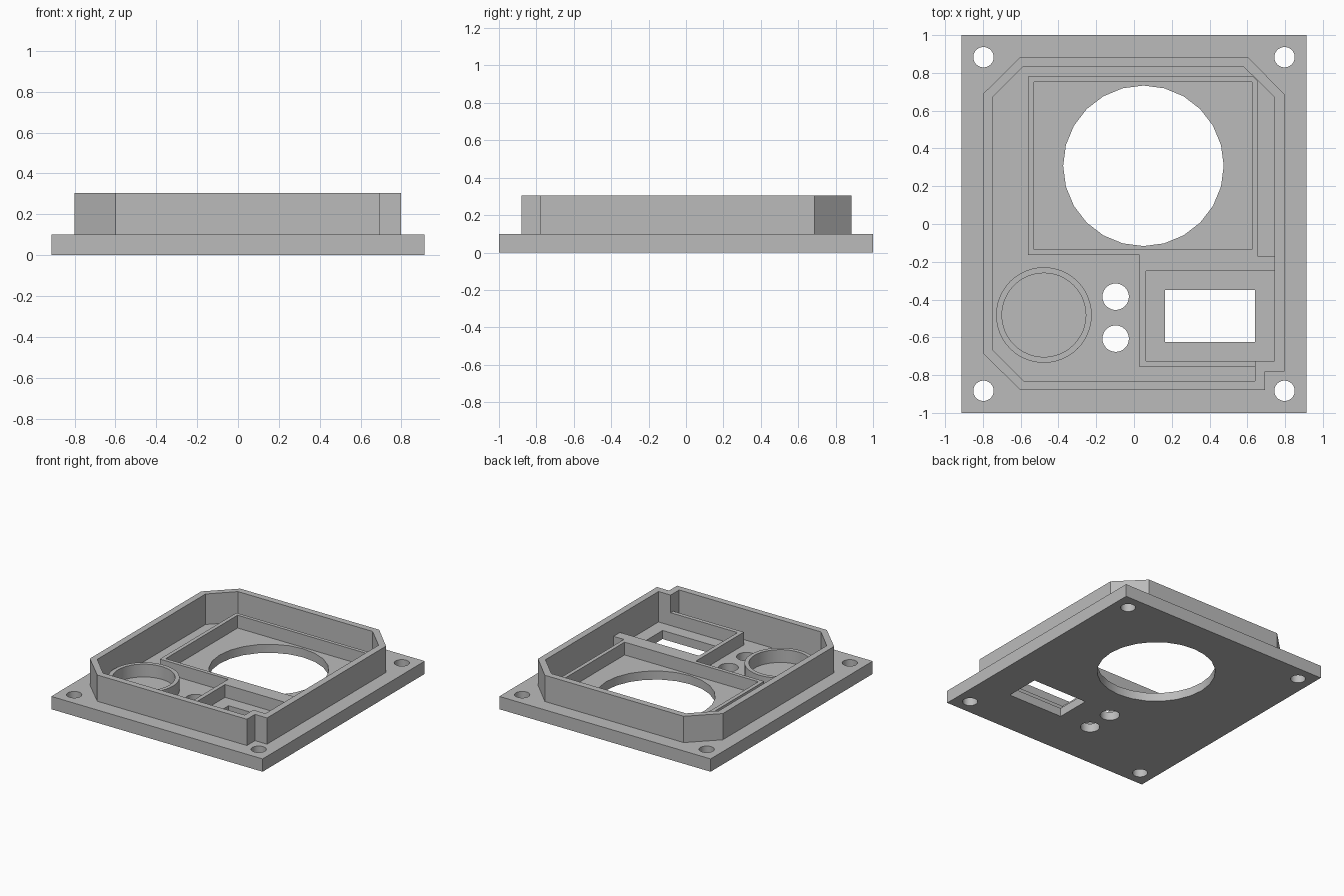
import bpy, bmesh, math

if "Cube" in bpy.data.objects:
    bpy.data.objects.remove(bpy.data.objects["Cube"])

grey = bpy.data.materials.new("mid grey")
grey.diffuse_color = (0.5, 0.5, 0.5, 1)
grey.use_nodes = True
grey.node_tree.nodes["Principled BSDF"].inputs["Base Color"].default_value = grey.diffuse_color


def circle(cx, cy, r, n=32):
    return [(cx + r * math.cos(2 * math.pi * i / n),
             cy + r * math.sin(2 * math.pi * i / n)) for i in range(n)]


def rect(x0, y0, x1, y1):
    return [(x0, y0), (x1, y0), (x1, y1), (x0, y1)]


def slab(name, z0, z1, *loops):
    """Flat outline with holes, extruded from z0 to z1."""
    cu = bpy.data.curves.new(name, 'CURVE')
    cu.dimensions = '2D'
    cu.fill_mode = 'BOTH'
    cu.extrude = (z1 - z0) / 2
    for loop in loops:
        sp = cu.splines.new('POLY')
        sp.points.add(len(loop) - 1)
        for p, (x, y) in zip(sp.points, loop):
            p.co = (x, y, 0, 1)
        sp.use_cyclic_u = True
    tmp = bpy.data.objects.new(name, cu)
    bpy.context.collection.objects.link(tmp)
    bpy.context.view_layer.update()
    dg = bpy.context.evaluated_depsgraph_get()
    me = bpy.data.meshes.new_from_object(tmp.evaluated_get(dg))
    bpy.data.objects.remove(tmp)
    bm = bmesh.new()
    bm.from_mesh(me)
    bmesh.ops.remove_doubles(bm, verts=bm.verts, dist=1e-5)
    bmesh.ops.translate(bm, verts=bm.verts, vec=(0, 0, (z0 + z1) / 2))
    bmesh.ops.recalc_face_normals(bm, faces=bm.faces)
    bm.to_mesh(me)
    bm.free()
    me.materials.clear()
    me.materials.append(grey)
    ob = bpy.data.objects.new(name, me)
    bpy.context.collection.objects.link(ob)
    return ob


FLOOR, PLATE, LOW, TOP = 0.067, 0.1, 0.167, 0.305

# Housing outlines: three chamfered corners and one notched corner
outer = [(-0.6, 0.885), (-0.8, 0.688), (-0.8, -0.685), (-0.6, -0.88),
         (0.693, -0.88), (0.693, -0.78), (0.797, -0.78), (0.797, 0.688), (0.6, 0.885)]
inner = [(-0.585, 0.835), (-0.75, 0.67), (-0.75, -0.665), (-0.585, -0.83),
         (0.64, -0.83), (0.64, -0.725), (0.745, -0.725), (0.745, 0.67), (0.578, 0.835)]

# Base plate with screw holes, large round opening, two small holes and a slot
screw_holes = [circle(sx * 0.797, sy * 0.883, 0.054) for sx in (-1, 1) for sy in (-1, 1)]
plate = slab("base_plate", 0, PLATE, rect(-0.913, -1, 0.913, 1), *screw_holes,
             circle(0.05, 0.308, 0.425, 24),
             circle(-0.097, -0.385, 0.07), circle(-0.097, -0.607, 0.07),
             rect(0.164, -0.625, 0.64, -0.35))

# Recess the floor inside the housing
cutter = slab("floor_recess_cutter", FLOOR, 0.2, inner)
mod = plate.modifiers.new("recess", 'BOOLEAN')
mod.operation = 'DIFFERENCE'
mod.solver = 'EXACT'
mod.object = cutter
bpy.context.view_layer.objects.active = plate
bpy.ops.object.modifier_apply(modifier=mod.name)
bpy.data.objects.remove(cutter)

# Tall perimeter wall
slab("perimeter_wall", PLATE, TOP, outer, inner)

# Low partitions around the large opening and the slot compartment
slab("partition_walls", FLOOR, LOW,
     [(-0.56, 0.78), (-0.56, -0.165), (0.03, -0.165), (0.03, -0.757),
      (0.64, -0.757), (0.64, -0.725), (0.063, -0.725), (0.063, -0.25),
      (0.745, -0.25), (0.745, -0.17), (0.655, -0.17), (0.655, 0.757), (0.631, 0.78)],
     rect(-0.53, -0.135, 0.625, 0.752))

# Round locating ring
slab("locating_ring", FLOOR, LOW,
     circle(-0.477, -0.482, 0.253, 48), circle(-0.477, -0.482, 0.222, 48))

# Smooth the round walls, keep all corners sharp
for ob in bpy.context.collection.objects:
    ob.select_set(True)
bpy.ops.object.shade_smooth_by_angle(angle=math.radians(30))
